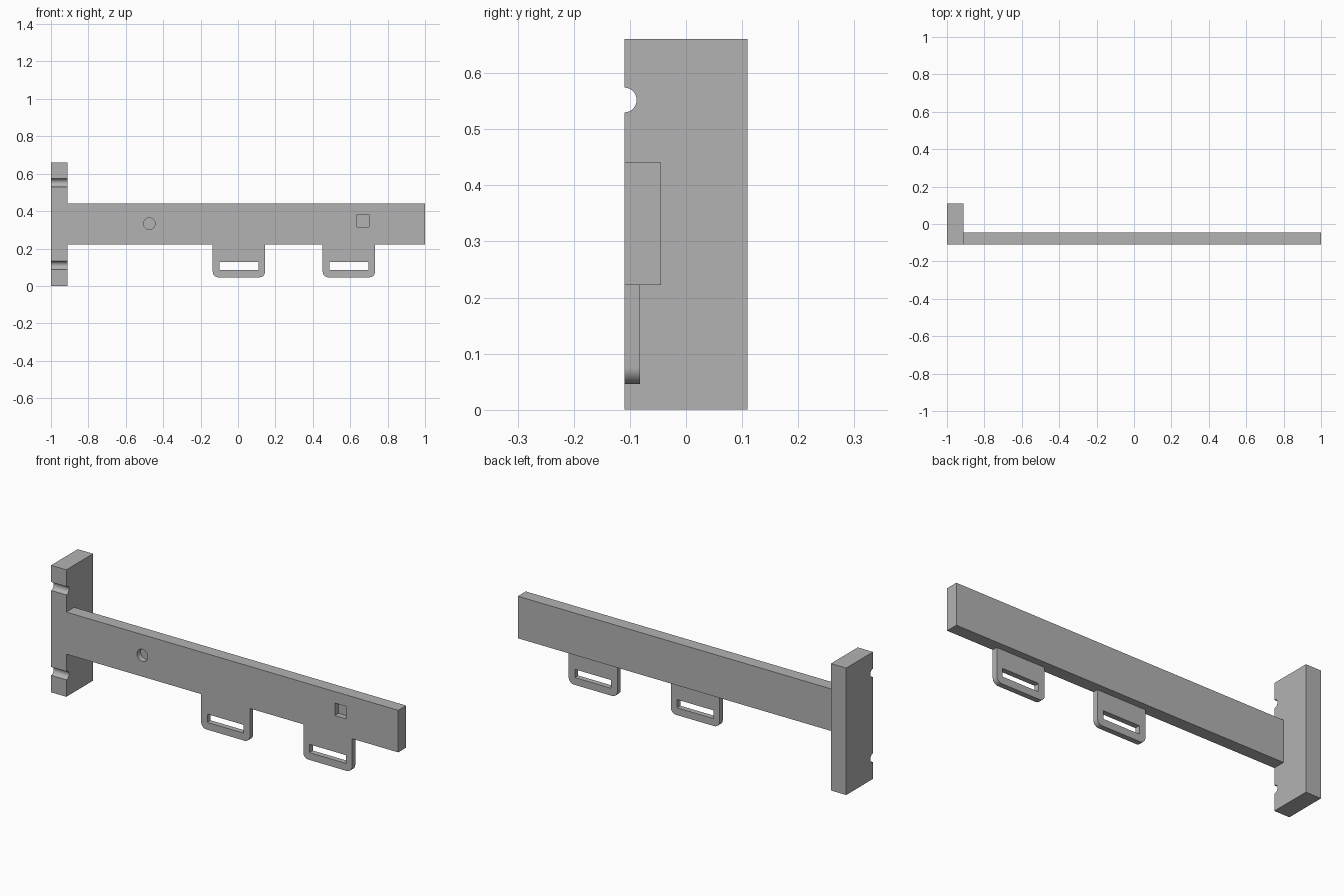
import bpy
import bmesh
from math import pi, cos, sin, radians

if "Cube" in bpy.data.objects:
    bpy.data.objects.remove(bpy.data.objects["Cube"], do_unlink=True)

grey = bpy.data.materials.new("plain grey")
grey.use_nodes = True
colour = (0.45, 0.45, 0.45, 1)
grey.diffuse_color = colour
grey.node_tree.nodes["Principled BSDF"].inputs["Base Color"].default_value = colour

FRONT = -0.11


def prism(name, outline, y0, y1):
    """Extrude an (x, z) outline from y0 to y1."""
    bm = bmesh.new()
    face = bm.faces.new([bm.verts.new((x, y0, z)) for x, z in outline])
    moved = bmesh.ops.extrude_face_region(bm, geom=[face])["geom"]
    bmesh.ops.translate(bm, vec=(0, y1 - y0, 0),
                        verts=[v for v in moved if isinstance(v, bmesh.types.BMVert)])
    bmesh.ops.recalc_face_normals(bm, faces=bm.faces)
    mesh = bpy.data.meshes.new(name)
    bm.to_mesh(mesh)
    bm.free()
    mesh.materials.append(grey)
    ob = bpy.data.objects.new(name, mesh)
    bpy.context.collection.objects.link(ob)
    return ob


def rect(x0, x1, z0, z1):
    return [(x0, z0), (x1, z0), (x1, z1), (x0, z1)]


def arc(cx, cz, r, a0, a1, steps):
    angles = [a0 + (a1 - a0) * i / steps for i in range(steps + 1)]
    return [(cx + r * cos(a), cz + r * sin(a)) for a in angles]


def circle(cx, cz, r, steps=48):
    return arc(cx, cz, r, 0, 2 * pi, steps)[:-1]


def cut(ob, cutters):
    """Subtract the cutters, bake the result and delete the cutters."""
    bpy.context.view_layer.objects.active = ob
    for cutter in cutters:
        cutter.hide_render = True
        mod = ob.modifiers.new("cut", "BOOLEAN")
        mod.operation = "DIFFERENCE"
        mod.solver = "EXACT"
        mod.object = cutter
        bpy.ops.object.modifier_apply(modifier=mod.name)
        bpy.data.objects.remove(cutter, do_unlink=True)


def smooth(ob):
    bpy.ops.object.select_all(action="DESELECT")
    ob.select_set(True)
    bpy.context.view_layer.objects.active = ob
    bpy.ops.object.shade_smooth_by_angle(angle=radians(30))


# End plate with two half-round grooves across its front edge
plate = prism("end_plate", rect(-1, -0.912, 0, 0.661), FRONT, 0.11)
grooves = []
for z in (0.11, 0.552):
    groove = prism("groove_cutter", circle(0, 0, 0.022), -0.1, 0.1)
    groove.rotation_euler.z = pi / 2
    groove.location = (-0.956, FRONT, z)
    grooves.append(groove)
bpy.context.view_layer.update()
cut(plate, grooves)
smooth(plate)

# Long beam with a round and a square blind pocket in its front
beam = prism("beam", rect(-0.912, 1, 0.222, 0.441), FRONT, -0.045)
pocket_floor = FRONT + 0.03
cut(beam, [
    prism("round_cutter", circle(-0.474, 0.333, 0.031), FRONT - 0.05, pocket_floor),
    prism("square_cutter", rect(0.635, 0.7, 0.316, 0.381), FRONT - 0.05, pocket_floor),
])
smooth(beam)

# Slotted hanging tabs with rounded lower corners
half, bottom, top, r = 0.14, 0.046, 0.222, 0.03
for name, cx in (("middle_tab", 0.005), ("outer_tab", 0.593)):
    outline = ([(cx + half, top), (cx - half, top)]
               + arc(cx - half + r, bottom + r, r, pi, 1.5 * pi, 10)
               + arc(cx + half - r, bottom + r, r, 1.5 * pi, 2 * pi, 10))
    tab = prism(name, outline, FRONT, -0.082)
    slot = rect(cx - 0.105, cx + 0.105, 0.084, 0.127)
    cut(tab, [prism("slot_cutter", slot, FRONT - 0.05, 0)])
    smooth(tab)
